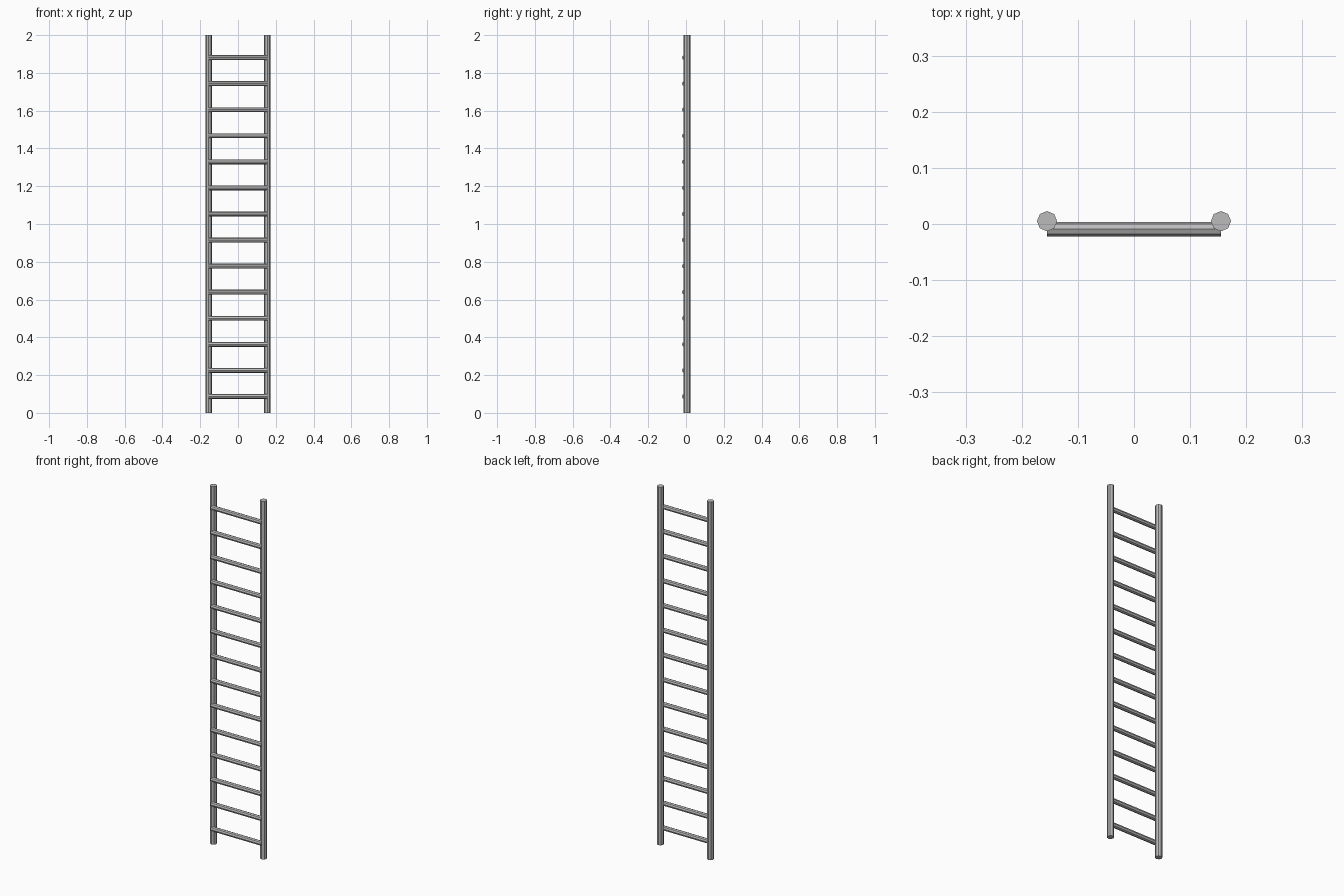
import bpy
from math import pi

cube = bpy.data.objects.get("Cube")
if cube:
    bpy.data.objects.remove(cube, do_unlink=True)

grey = bpy.data.materials.new("grey metal")
grey.use_nodes = True
colour = (0.5, 0.5, 0.5, 1)
grey.diffuse_color = colour
grey.node_tree.nodes["Principled BSDF"].inputs["Base Color"].default_value = colour

HALF_WIDTH = 0.155
RUNGS = 14


def bar(name, radius, length, location, rotation=(0, 0, 0)):
    """Flat-faced eight-sided bar with capped ends."""
    bpy.ops.mesh.primitive_cylinder_add(
        vertices=8, radius=radius, depth=length, location=location, rotation=rotation)
    obj = bpy.context.object
    obj.name = name
    obj.data.materials.append(grey)
    return obj


# Upright poles
for side, sign in (("left", 1), ("right", -1)):
    bar(f"{side}_pole", 0.018, 2, (sign * HALF_WIDTH, 0.005, 1))

# Rungs, set into the front of the poles
for i in range(RUNGS):
    z = 0.087 + i * 0.138
    bar(f"rung_{i + 1}", 0.013, 2 * HALF_WIDTH, (0, -0.009, z), (0, pi / 2, 0))
